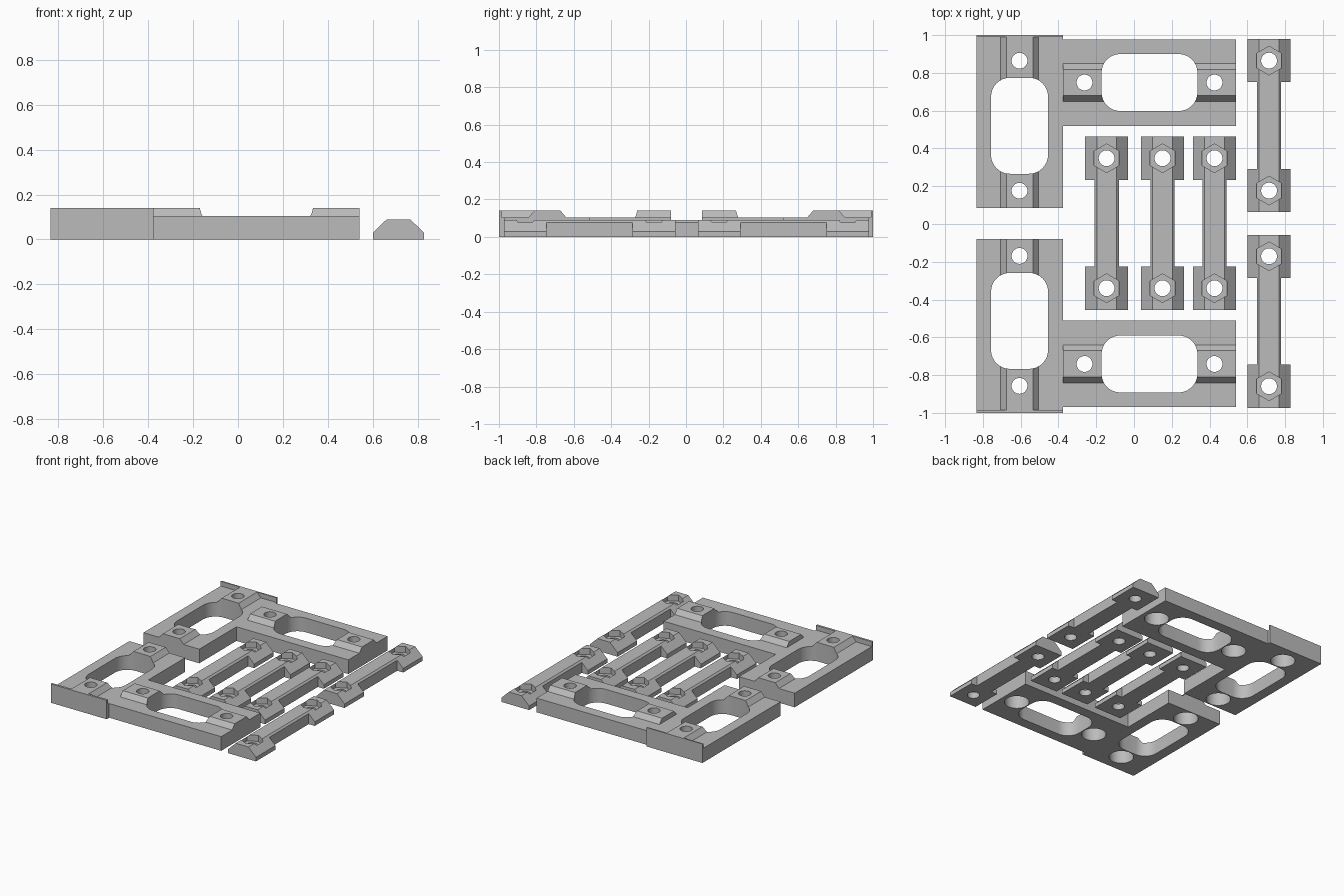
import bpy
from math import cos, sin, pi, radians

cube = bpy.data.objects.get("Cube")
if cube:
    bpy.data.objects.remove(cube, do_unlink=True)

GREY = (0.5, 0.5, 0.5, 1.0)
grey = bpy.data.materials.new("matte grey")
grey.use_nodes = True
grey.diffuse_color = GREY
grey.node_tree.nodes["Principled BSDF"].inputs["Base Color"].default_value = GREY


def prism(name, outline, lo, hi, along_x=False):
    """Extrude a closed outline: (x, y) along z, or (y, z) along x."""
    n = len(outline)
    if along_x:
        verts = [(d, a, b) for d in (lo, hi) for a, b in outline]
    else:
        verts = [(a, b, d) for d in (lo, hi) for a, b in outline]
    faces = [tuple(reversed(range(n))), tuple(range(n, 2 * n))]
    faces += [(i, (i + 1) % n, n + (i + 1) % n, n + i) for i in range(n)]
    mesh = bpy.data.meshes.new(name)
    mesh.from_pydata(verts, [], faces)
    mesh.materials.append(grey)
    obj = bpy.data.objects.new(name, mesh)
    bpy.context.collection.objects.link(obj)
    return obj


def ring(cx, radius, sides):
    return [(cx + radius * cos(2 * pi * i / sides), radius * sin(2 * pi * i / sides))
            for i in range(sides)]


def rect(x0, x1, y0, y1):
    return [(x0, y0), (x1, y0), (x1, y1), (x0, y1)]


def rounded(hx, hy, r, steps=8):
    pts = []
    for q, (sx, sy) in enumerate([(1, 1), (-1, 1), (-1, -1), (1, -1)]):
        for i in range(steps + 1):
            a = pi / 2 * (q + i / steps)
            pts.append((sx * (hx - r) + r * cos(a), sy * (hy - r) + r * sin(a)))
    return pts


def select(obj):
    bpy.ops.object.select_all(action="DESELECT")
    obj.select_set(True)
    bpy.context.view_layer.objects.active = obj


def cut(obj, outline, lo, hi):
    cutter = prism("cutter", outline, lo, hi)
    cutter.hide_render = True
    mod = obj.modifiers.new("cut", "BOOLEAN")
    mod.operation, mod.solver, mod.object = "DIFFERENCE", "EXACT", cutter
    select(obj)
    bpy.ops.object.modifier_apply(modifier=mod.name)
    bpy.data.objects.remove(cutter, do_unlink=True)


def place(obj, x, y, upright):
    select(obj)
    bpy.ops.object.shade_smooth_by_angle(angle=radians(30))
    obj.location = (x, y, 0)
    obj.rotation_euler.z = pi / 2 if upright else 0


HOLE = 0.344      # bolt hole distance from the middle of each part
HOLE_R = 0.042


# Slotted plate with a raised rib, lengthwise on local x
def plate(name, x, y, lo, hi, upright):
    w, base, top = 0.229, 0.105, 0.14
    profile = [(-w, 0), (w, 0), (w, base), (0.1, base), (0.07, top),
               (-0.07, top), (-0.1, base), (-w, base)]
    obj = prism(name, profile, lo, hi, along_x=True)
    cut(obj, rounded(0.254, 0.151, 0.1), -0.1, 0.3)
    for s in (-1, 1):
        cut(obj, ring(s * HOLE, 0.084, 32), -0.1, 0.1)
        cut(obj, ring(s * HOLE, HOLE_R, 32), -0.1, 0.3)
    place(obj, x, y, upright)


# Clamp bar: wide chamfered ends, narrow middle, hexagonal nut pockets
def bar(name, x, y):
    profile = [(-0.114, 0), (0.114, 0), (0.114, 0.03), (0.052, 0.09),
               (-0.052, 0.09), (-0.114, 0.03)]
    obj = prism(name, profile, -0.458, 0.458, along_x=True)
    for s in (-1, 1):
        a, b = sorted((s * 0.0645, s * 0.2))
        cut(obj, rect(-0.23, 0.23, a, b), -0.1, 0.3)
        cut(obj, ring(s * HOLE, 0.076, 6), 0.045, 0.3)
        cut(obj, ring(s * HOLE, HOLE_R, 32), -0.1, 0.3)
    place(obj, x, y, True)


# Four plates
plate("back_left_side_plate", -0.606, 0.52, -0.435, 0.47, True)
plate("front_left_side_plate", -0.606, -0.513, -0.471, 0.433, True)
plate("back_cross_plate", 0.082, 0.749, -0.459, 0.459, False)
plate("front_cross_plate", 0.082, -0.741, -0.459, 0.459, False)

# Thin end lips on the side plates
prism("back_end_lip", rect(-0.835, -0.377, 0.99, 1.0), 0, 0.14)
prism("front_end_lip", rect(-0.835, -0.377, -1.0, -0.984), 0, 0.14)

# Five clamp bars
for i, x in enumerate((-0.145, 0.151, 0.426)):
    bar(f"middle_bar_{i + 1}", x, 0.004)
bar("back_outer_bar", 0.715, 0.521)
bar("front_outer_bar", 0.715, -0.515)
